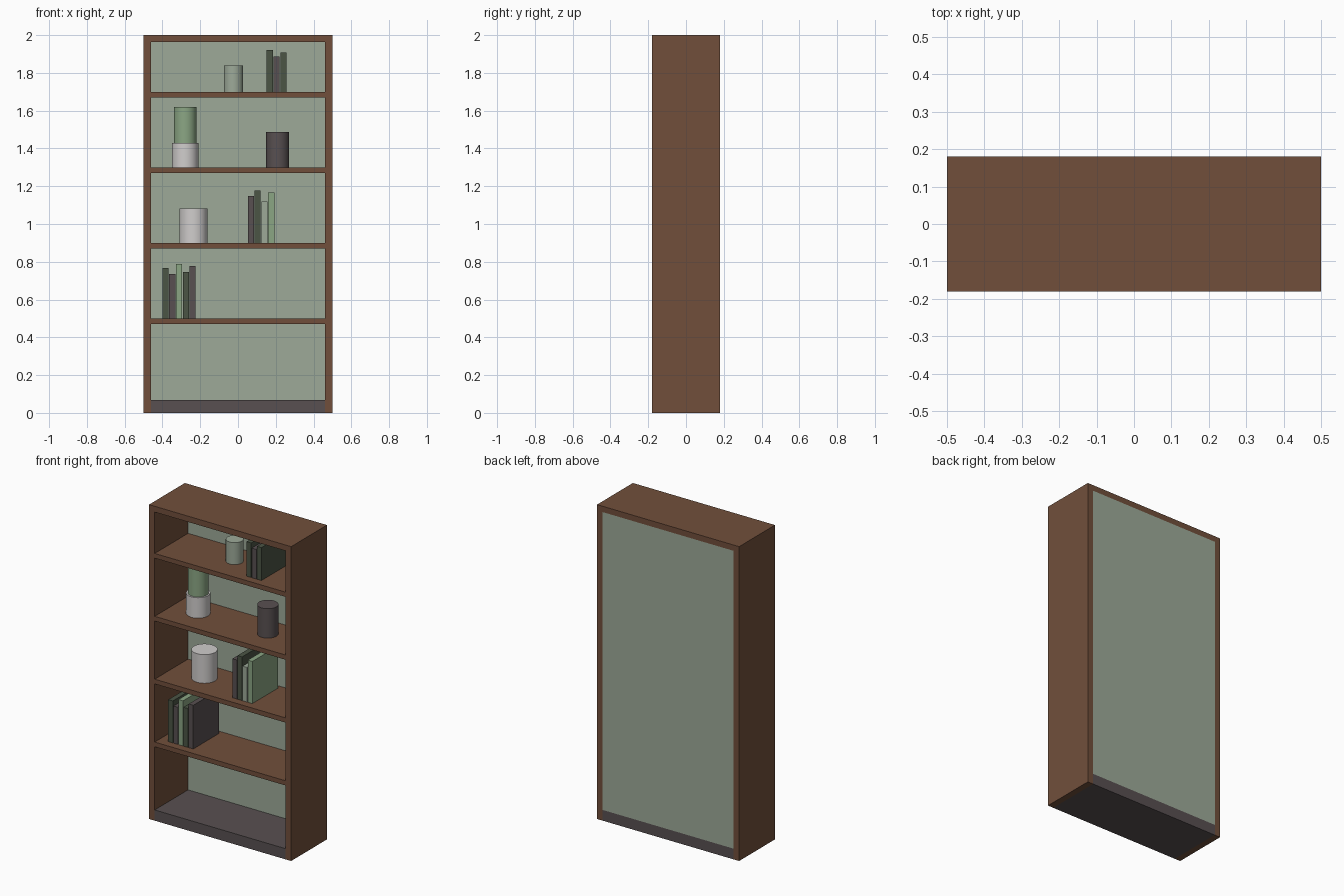
import bpy, math

if "Cube" in bpy.data.objects:
    bpy.data.objects.remove(bpy.data.objects["Cube"])


def material(name, rgb):
    m = bpy.data.materials.new(name)
    lin = [((c / 255 + 0.055) / 1.055) ** 2.4 for c in rgb]
    m.diffuse_color = (*lin, 1)
    m.use_nodes = True
    m.node_tree.nodes["Principled BSDF"].inputs["Base Color"].default_value = m.diffuse_color
    return m


WOOD = material("brown_wood", (113, 79, 59))
SAGE = material("sage", (157, 170, 153))
GREY = material("warm_grey", (88, 80, 81))
DARK = material("dark_green", (75, 85, 69))
LEAF = material("leaf_green", (139, 166, 132))
WHITE = material("off_white", (208, 205, 204))


def box(name, x, y, z, mat):
    """Box spanning the (low, high) ranges x, y, z."""
    bpy.ops.mesh.primitive_cube_add(size=1, location=[(a + b) / 2 for a, b in (x, y, z)])
    o = bpy.context.object
    o.name = name
    o.scale = [b - a for a, b in (x, y, z)]
    bpy.ops.object.transform_apply(location=False, rotation=False, scale=True)
    o.data.materials.append(mat)


def cylinder(name, x, z, radius, height, mat):
    bpy.ops.mesh.primitive_cylinder_add(vertices=32, radius=radius, depth=height,
                                        location=(x, 0, z + height / 2))
    o = bpy.context.object
    o.name = name
    o.data.materials.append(mat)
    bpy.ops.object.shade_smooth_by_angle(angle=math.radians(40))


def books(name, x, z, items):
    """Row of upright books from (height, material) pairs."""
    for i, (h, mat) in enumerate(items):
        left = x + i * 0.036
        box(f"{name}_{i + 1}", (left, left + 0.032), (-0.13, 0.13), (z, z + h), mat)


# Case
D = (-0.18, 0.18)
INNER = (-0.46, 0.46)
box("left_side", (-0.5, -0.46), D, (0, 2), WOOD)
box("right_side", (0.46, 0.5), D, (0, 2), WOOD)
box("top_board", INNER, D, (1.963, 2), WOOD)
box("plinth", INNER, D, (0, 0.068), GREY)
box("back_panel", INNER, (0.155, 0.18), (0.068, 1.963), SAGE)

# Shelves
for n, z in enumerate((0.5, 0.9, 1.3, 1.7)):
    box(f"shelf_{n + 1}", INNER, (-0.18, 0.155), (z - 0.03, z), WOOD)

# Book rows
books("low_book", -0.40, 0.5, [(0.267, DARK), (0.236, GREY), (0.287, LEAF), (0.247, DARK), (0.278, GREY)])
books("middle_book", 0.052, 0.9, [(0.248, GREY), (0.278, DARK), (0.22, SAGE), (0.268, LEAF)])
books("upper_book", 0.152, 1.7, [(0.22, DARK), (0.188, GREY), (0.209, DARK)])

# Pots and vases
cylinder("white_vase", -0.236, 0.9, 0.075, 0.182, WHITE)
cylinder("plant_pot", -0.28, 1.3, 0.07, 0.13, WHITE)
cylinder("pot_plant", -0.28, 1.43, 0.06, 0.19, LEAF)
cylinder("dark_jar", 0.21, 1.3, 0.061, 0.187, GREY)
cylinder("sage_jar", -0.024, 1.7, 0.051, 0.14, SAGE)
